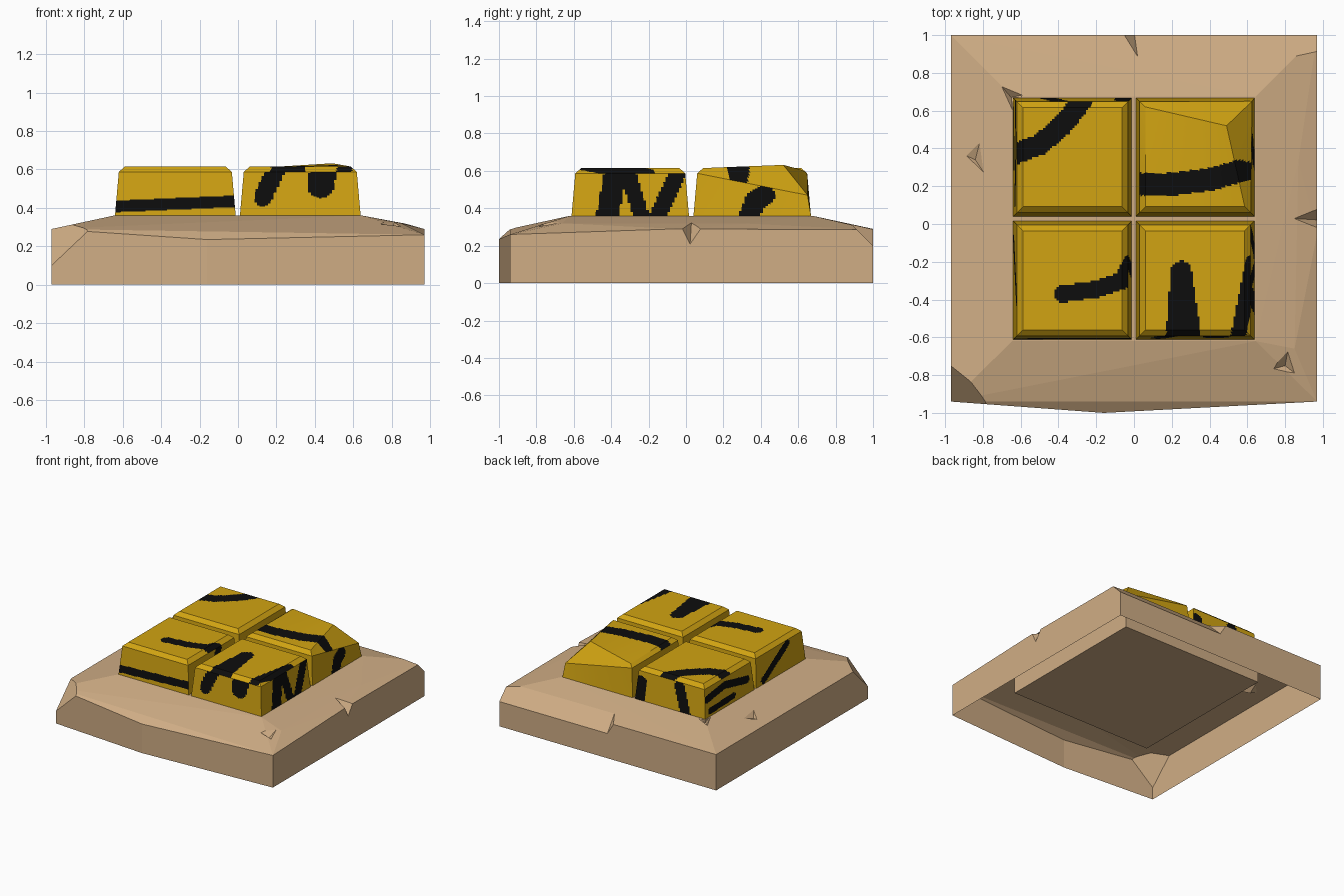
import bpy, bmesh, math
from mathutils import Vector
from mathutils.geometry import intersect_point_line

if "Cube" in bpy.data.objects:
    bpy.data.objects.remove(bpy.data.objects["Cube"])


def material(name, rgb):
    m = bpy.data.materials.new(name)
    m.diffuse_color = (*rgb, 1)
    m.use_nodes = True
    m.node_tree.nodes["Principled BSDF"].inputs["Base Color"].default_value = m.diffuse_color
    return m


SAND = material("sandstone", (0.63, 0.42, 0.235))
GOLD = material("golden yellow", (0.64, 0.37, 0.006))
BLACK = material("stripe black", (0.004, 0.004, 0.004))


def make_object(name, bm, mats):
    me = bpy.data.meshes.new(name)
    bm.to_mesh(me)
    bm.free()
    for m in mats:
        me.materials.append(m)
    ob = bpy.data.objects.new(name, me)
    bpy.context.collection.objects.link(ob)
    return ob


def hull(points):
    bm = bmesh.new()
    for p in points:
        bm.verts.new(p)
    res = bmesh.ops.convex_hull(bm, input=bm.verts[:])
    junk = {v for v in res["geom_interior"] + res["geom_unused"]
            if isinstance(v, bmesh.types.BMVert) and v.is_valid}
    if junk:
        bmesh.ops.delete(bm, geom=list(junk), context='VERTS')
    bmesh.ops.dissolve_limit(bm, angle_limit=0.005, verts=bm.verts[:], edges=bm.edges[:])
    bmesh.ops.recalc_face_normals(bm, faces=bm.faces[:])
    return bm


# weathered stone slab: outline, rim and plateau
outline = [(-.97, -.94, .29), (-.16, -1, .235), (.97, -.94, .26), (.97, 1, .285), (-.97, 1, .29)]
points = [(x, y, 0) for x, y, z in outline] + outline
points += [(x, y, .36) for x in (-.645, .645) for y in (-.62, .675)]
points += [(.97, -.05, .29), (-.16, -.83, .309), (.85, -.66, .32), (.87, .33, .318)]
bm = hull(points)

# broken front left corner
a, b, c = Vector((-.97, -.75, .29)), Vector((-.78, -.954, .28)), Vector((-.97, -.94, .1))
n = (b - a).cross(c - a)
if n.x > 0:
    n.negate()
bmesh.ops.bisect_plane(bm, geom=bm.verts[:] + bm.edges[:] + bm.faces[:],
                       plane_co=a, plane_no=n, clear_outer=True)
bmesh.ops.holes_fill(bm, edges=[e for e in bm.edges if e.is_boundary], sides=0)
bmesh.ops.recalc_face_normals(bm, faces=bm.faces[:])
slab = make_object("stone_slab", bm, [SAND])

# chips knocked out of the slab
chips = [
    [(1.1, .88, .32), (1.1, 1.02, .18), (1.1, 1.02, .36),
     (.02, .88, .32), (0, 1.02, .18), (-.11, 1.02, .36)],
    [(1, -.06, .34), (1, .13, .34), (.83, .03, .34), (1, .02, .18)],
    [(-.72, .75, .36), (-.56, .69, .38), (-.64, .57, .38), (-.65, .67, .32)],
    [(-.93, .38, .32), (-.8, .5, .345), (-.76, .22, .355), (-.84, .34, .295)],
    [(.69, -.78, .345), (.89, -.82, .32), (.82, -.64, .345), (.8, -.75, .28)],
]
bpy.context.view_layer.objects.active = slab
for pts in chips:
    cutter = make_object("chip_cutter", hull(pts), [SAND])
    cutter.hide_render = True
    mod = slab.modifiers.new("chip", 'BOOLEAN')
    mod.operation, mod.solver, mod.object = 'DIFFERENCE', 'EXACT', cutter
    bpy.ops.object.modifier_apply(modifier=mod.name)
    bpy.data.objects.remove(cutter)

# the slab is open underneath
bm = bmesh.new()
bm.from_mesh(slab.data)
bottom = [f for f in bm.faces if all(v.co.z < .001 for v in f.verts)]
bmesh.ops.delete(bm, geom=bottom, context='FACES')
bm.to_mesh(slab.data)
bm.free()

# core hanging under the plateau
core = hull([(x, y, z) for x in (-.64, .64) for y in (-.615, .67) for z in (.17, .355)])
make_object("slab_core", core, [SAND])

# stripes: facing side -> (radius, path in that side's two coordinates)
STRIPES = {
    "front_left": {
        "top": [(.045, [(-.38, -.37), (-.2, -.345), (-.06, -.3), (-.01, -.2)])],
        "front": [(.03, [(-.68, .405), (.02, .435)])],
        "left": [(.03, [(-.08, .39), (-.4, .56)])],
        "right": [(.04, [(-.2, .62), (-.25, .36)])],
    },
    "front_right": {
        "top": [(.055, [(.25, -.25), (.22, -.65)]), (.055, [(.25, -.25), (.31, -.65)]),
                (.04, [(.63, -.2), (.6, -.35), (.54, -.65)])],
        "front": [(.048, [(.21, .63), (.13, .455)]), (.07, [(.45, .62), (.43, .52)])],
        "right": [(.06, [(-.37, .62), (-.42, .36)]), (.042, [(-.32, .62), (-.24, .36)]),
                  (.045, [(-.03, .62), (-.15, .36)])],
    },
    "back_left": {
        "top": [(.055, [(-.66, .36), (-.5, .42), (-.38, .52), (-.27, .66)])],
        "back": [(.05, [(-.04, .36), (-.06, .5)]), (.045, [(-.4, .55), (-.46, .36)])],
        "left": [(.03, [(.63, .5), (.4, .53), (.12, .47)]), (.025, [(.6, .4), (.3, .41)])],
    },
    "back_right": {
        "top": [(.06, [(0, .21), (.2, .21), (.4, .235), (.56, .28)]), (.05, [(.56, .28), (.66, .28)])],
        "right": [(.055, [(.42, .47), (.37, .44), (.34, .36)]), (.035, [(.23, .6), (.33, .61)])],
    },
}


def side_of(n):
    if n.z > .5:
        return "top"
    if abs(n.x) > abs(n.y):
        return "right" if n.x > 0 else "left"
    return "back" if n.y > 0 else "front"


def is_striped(stripes, side, c):
    uv = c.xy if side == "top" else (c.yz if side in ("left", "right") else c.xz)
    p = Vector((*uv, 0))
    for r, path in stripes.get(side, []):
        for a, b in zip(path, path[1:]):
            a, b = Vector((*a, 0)), Vector((*b, 0))
            t = intersect_point_line(p, a, b)[1]
            if (p - a.lerp(b, min(1, max(0, t)))).length < r:
                return True
    return False


def block(name, x0, y0, moved=None):
    """Tapered block with a bevelled top; moved replaces single ring corners."""
    size, bm, rings = .628, bmesh.new(), []
    for k, (inset, z) in enumerate([(0, .36), (.02, .587), (.052, .615)]):
        lo, hi = inset, size - inset
        pts = [(x0 + u, y0 + v, z) for u, v in ((lo, lo), (hi, lo), (hi, hi), (lo, hi))]
        rings.append([bm.verts.new((moved or {}).get((k, i), p)) for i, p in enumerate(pts)])
    for lower, upper in zip(rings, rings[1:]):
        for i in range(4):
            j = (i + 1) % 4
            bm.faces.new((lower[i], lower[j], upper[j], upper[i]))
    bm.faces.new(rings[-1])
    # fine cells so the stripes can be coloured face by face
    bmesh.ops.subdivide_edges(bm, edges=bm.edges[:], cuts=43, use_grid_fill=True)
    bm.normal_update()
    for f in bm.faces:
        if is_striped(STRIPES[name], side_of(f.normal), f.calc_center_median()):
            f.material_index = 1
    make_object(name + "_block", bm, [GOLD, BLACK])


block("front_left", -.64, -.612)
block("front_right", .01, -.612)
block("back_left", -.64, .04)
# this one has a knocked-down outer corner
block("back_right", .01, .04, {(1, 2): (.625, .65, .47), (2, 2): (.49, .52, .632),
                               (2, 3): (.06, .62, .605)})
